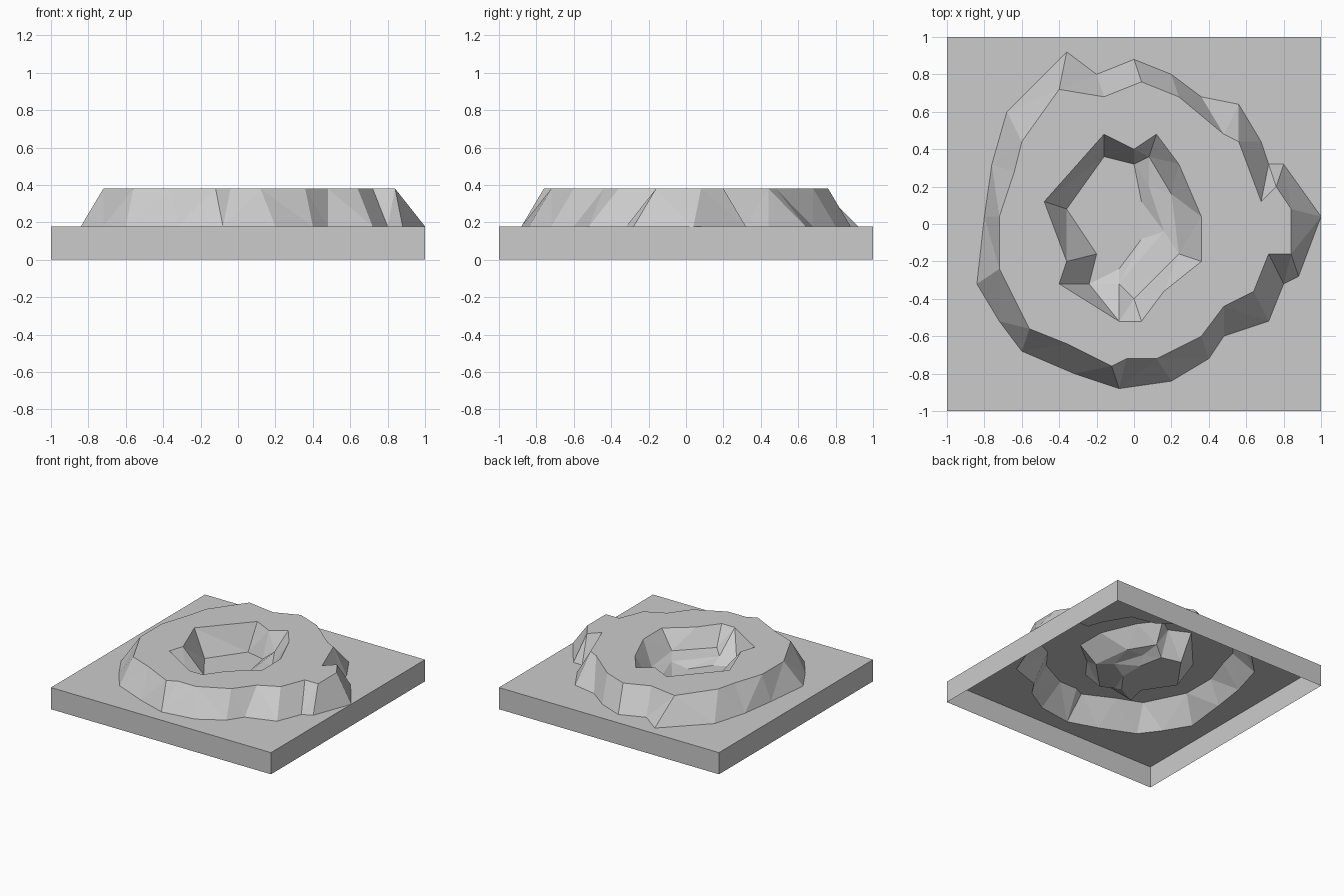
import bpy
import bmesh
from mathutils import Vector
from mathutils.geometry import delaunay_2d_cdt

# Remove the default cube
default_cube = bpy.data.objects.get("Cube")
if default_cube:
    bpy.data.objects.remove(default_cube, do_unlink=True)

# Plan coordinates are whole grid cells, HALF cells from centre to edge
HALF = 25
CELL = 1 / HALF
PLAIN = 0.178
PLATEAU = 0.38
LEDGE = 0.24
STEP = 0.22
FLOOR = 0.175

# Square edge of the tile
tile_edge = [(-HALF, -HALF), (HALF, -HALF), (HALF, HALF), (-HALF, HALF)]

# Foot of the mound
mound_foot = [
    (25, 1), (20, 8), (18, 8), (17, 11), (14, 16), (9, 17), (5, 20),
    (0, 22), (-5, 20), (-9, 23), (-17, 15), (-19, 8), (-20, 1),
    (-21, -8), (-18, -13), (-15, -17), (-8, -20), (-2, -22), (5, -21),
    (10, -18), (12, -15), (18, -13), (20, -8), (22, -7),
]

# Shoulder where the mound flattens out
mound_shoulder = [
    (21, 2), (19, 5), (17, 3), (14, 11), (12, 12), (6, 17), (1, 19),
    (-4, 17), (-10, 18), (-15, 11), (-16, 7), (-16, 1), (-18, 1),
    (-18, -6), (-14, -14), (-9, -16), (-3, -19), (-1, -18), (3, -18),
    (9, -15), (12, -11), (16, -9), (18, -4), (21, -4),
]

# Lip of the central pit
pit_lip = [
    (-4, 12), (0, 10), (3, 12), (6, 8), (9, 1), (9, -5), (4, -9),
    (1, -13), (-2, -13), (-10, -8), (-9, -5), (-12, 3),
]

# Ledge, step and floor lines inside the pit
pit_ledge = [(2, 9), (5, 4), (6, -4), (3, -7), (0, -10)]
pit_step = [(2, 5), (4, -1), (-2, -8)]
pit_floor_wall = [(-6, -8), (-5, -4), (-9, 2), (-4, 9), (0, 8)]
pit_floor_step = [(1, 3), (1, -2), (-2, -6)]

# Each contour: points, height, closed or open
contours = [
    (tile_edge, PLAIN, True),
    (mound_foot, PLAIN, True),
    (mound_shoulder, PLATEAU, True),
    (pit_lip, PLATEAU, True),
    (pit_ledge, LEDGE, False),
    (pit_step, STEP, False),
    (pit_floor_wall, FLOOR, False),
    (pit_floor_step, FLOOR, False),
]


def make_material(name, colour):
    """Create one flat colour."""
    material = bpy.data.materials.new(name)
    material.use_nodes = True
    material.diffuse_color = colour
    shader = material.node_tree.nodes["Principled BSDF"]
    shader.inputs["Base Color"].default_value = colour
    shader.inputs["Roughness"].default_value = 0.9
    return material


def make_object(name, mesh_data, material):
    """Turn a bmesh into a flat shaded object."""
    mesh = bpy.data.meshes.new(name)
    mesh_data.to_mesh(mesh)
    mesh_data.free()
    mesh.materials.append(material)
    thing = bpy.data.objects.new(name, mesh)
    bpy.context.collection.objects.link(thing)
    return thing


def build_surface():
    """Stretch triangles between the height contours."""
    points, heights, edges = [], [], []
    for outline, height, closed in contours:
        first, count = len(points), len(outline)
        points += [Vector(p) for p in outline]
        heights += [height] * count
        links = count if closed else count - 1
        edges += [(first + i, first + (i + 1) % count) for i in range(links)]
    result = delaunay_2d_cdt(points, edges, [], 0, 0.001)
    flat_verts, triangles, sources = result[0], result[2], result[3]

    bm = bmesh.new()
    for place, source in zip(flat_verts, sources):
        height = heights[source[0]] if source else PLAIN
        bm.verts.new((place.x * CELL, place.y * CELL, height))
    bm.verts.ensure_lookup_table()
    for triangle in triangles:
        face = bm.faces.new([bm.verts[i] for i in triangle])
        face.normal_update()
        if face.normal.z < 0:
            face.normal_flip()
    return bm


def build_skirt():
    """Four upright sides, open underneath."""
    bm = bmesh.new()
    bottom = [bm.verts.new((x * CELL, y * CELL, 0)) for x, y in tile_edge]
    top = [bm.verts.new((x * CELL, y * CELL, PLAIN)) for x, y in tile_edge]
    for i in range(len(tile_edge)):
        j = (i + 1) % len(tile_edge)
        bm.faces.new((bottom[i], bottom[j], top[j], top[i]))
    return bm


# Cratered ground and the tile sides
stone = make_material("pale grey stone", (0.6, 0.6, 0.6, 1))
make_object("crater_ground", build_surface(), stone)
make_object("tile_sides", build_skirt(), stone)
